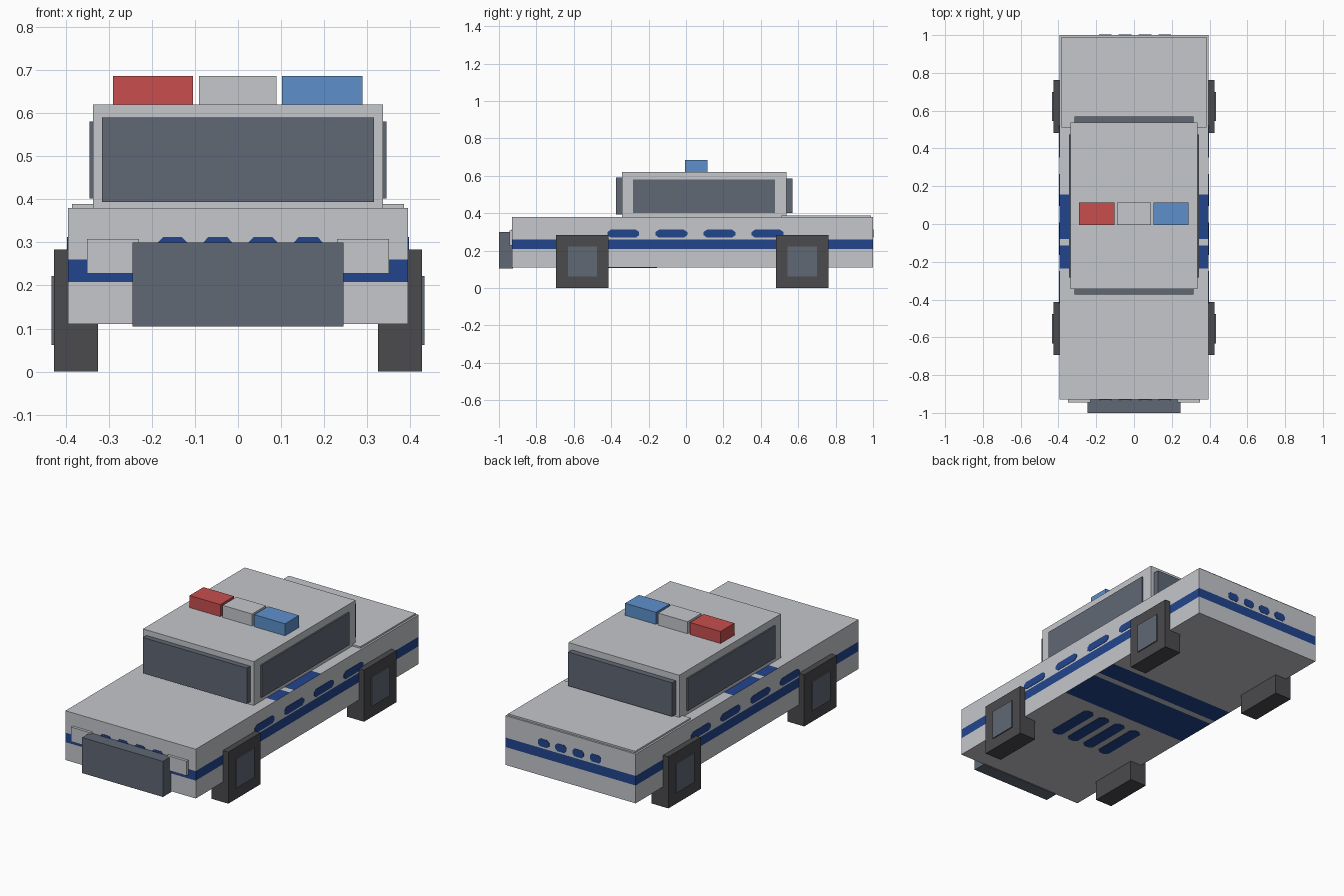
import bpy, bmesh
from mathutils import Vector

cube = bpy.data.objects.get("Cube")
if cube:
    bpy.data.objects.remove(cube, do_unlink=True)


def material(name, r, g, b):
    m = bpy.data.materials.new(name)
    m.use_nodes = True
    m.diffuse_color = (r, g, b, 1)
    m.node_tree.nodes["Principled BSDF"].inputs["Base Color"].default_value = (r, g, b, 1)
    return m


paint = material("light_grey_paint", .56, .57, .60)
navy = material("navy_stripe", .016, .06, .27)
glass = material("slate_grey", .117, .138, .178)
rubber = material("dark_rubber", .069, .067, .074)
red = material("red_lamp", .58, .076, .076)
blue = material("blue_lamp", .11, .28, .60)


def finish(name, bm, *mats):
    bmesh.ops.recalc_face_normals(bm, faces=bm.faces[:])
    me = bpy.data.meshes.new(name)
    bm.to_mesh(me)
    bm.free()
    for m in mats:
        me.materials.append(m)
    ob = bpy.data.objects.new(name, me)
    bpy.context.collection.objects.link(ob)
    return ob


def box_mesh(x, y, z):
    bm = bmesh.new()
    bmesh.ops.create_cube(bm, size=1)
    for v in bm.verts:
        v.co = [(lo + hi) / 2 + c * (hi - lo) for c, (lo, hi) in zip(v.co, (x, y, z))]
    return bm


def box(name, x, y, z, mat):
    return finish(name, box_mesh(x, y, z), mat)


def side_boxes(name, x, y, z, mat):
    """Matching boxes on the left (+x) and right (-x)."""
    box("left_" + name, x, y, z, mat)
    box("right_" + name, (-x[1], -x[0]), y, z, mat)


def badge(name, centre, u, v, normal):
    """Thin plate with cut corners, standing slightly proud of a surface."""
    c, u, v, n = map(Vector, (centre, u, v, normal))
    cu = 1 - min(.35, .018 / u.length)
    outline = [(cu, -1), (1, -.4), (1, .4), (cu, 1), (-cu, 1), (-1, .4), (-1, -.4), (-cu, -1)]
    bm = bmesh.new()
    face = bm.faces.new([bm.verts.new(c + u * a + v * b - n * .002) for a, b in outline])
    ext = bmesh.ops.extrude_face_region(bm, geom=[face])
    for e in ext["geom"]:
        if isinstance(e, bmesh.types.BMVert):
            e.co += n * .004
    finish(name, bm, navy)


# Body, cut so that the stripes are faces of their own
bm = box_mesh((-.395, .395), (-.93, 1), (.11, .38))
top_bands = [(-.235, -.115), (-.08, .155)]
bottom_bands = [(.07 - b, .07 - a) for a, b in top_bands]
cuts = [((0, 0, z), (0, 0, 1)) for z in (.208, .26)]
cuts += [((0, y, 0), (0, 1, 0)) for band in top_bands + bottom_bands for y in band]
for co, no in cuts:
    bmesh.ops.bisect_plane(bm, geom=bm.verts[:] + bm.edges[:] + bm.faces[:],
                           plane_co=co, plane_no=no)
bm.normal_update()
for f in bm.faces:
    c = f.calc_center_median()
    if abs(f.normal.z) < .5:
        striped = .208 < c.z < .26
    else:
        bands = top_bands if c.z > .3 else bottom_bands
        striped = any(a < c.y < b for a, b in bands)
    f.material_index = int(striped)
finish("body", bm, paint, navy)

# Row of badges on each side, front, back and underside
for i in range(4):
    n = str(i + 1)
    y, x = -.335 + .257 * i, -.152 + .105 * i
    for side, s in (("left", 1), ("right", -1)):
        badge(side + "_badge_" + n, (s * .395, y, .291), (0, .085, 0), (0, 0, .021), (s, 0, 0))
    badge("front_badge_" + n, (x, -.93, .291), (.034, 0, 0), (0, 0, .021), (0, -1, 0))
    badge("back_badge_" + n, (x, 1, .291), (.034, 0, 0), (0, 0, .021), (0, 1, 0))
    badge("underside_badge_" + n, (x, -.3, .11), (0, .145, 0), (.034, 0, 0), (0, 0, -1))

# Panels, cabin and windows
box("trunk_lid", (-.385, .385), (.51, .99), (.37, .389), paint)
box("cabin", (-.336, .336), (-.343, .538), (.37, .62), paint)
box("windscreen", (-.315, .315), (-.373, -.33), (.394, .59), glass)
box("rear_window", (-.315, .315), (.53, .57), (.40, .585), glass)
side_boxes("window", (.33, .344), (-.283, .475), (.402, .58), glass)

# Front end
box("front_bumper", (-.245, .245), (-1, -.925), (.105, .30), glass)
side_boxes("headlight", (.23, .35), (-.945, -.925), (.228, .308), paint)

# Square wheels with hub plates
for end, y in (("front", -.554), ("rear", .622)):
    side_boxes(end + "_wheel", (.325, .427), (y - .14, y + .14), (0, .283), rubber)
    side_boxes(end + "_hub", (.42, .433), (y - .078, y + .078), (.062, .222), glass)

# Roof light bar
box("right_roof_lamp", (-.29, -.104), (-.005, .115), (.615, .686), red)
box("centre_roof_lamp", (-.09, .089), (-.005, .115), (.615, .686), paint)
box("left_roof_lamp", (.102, .289), (-.005, .115), (.615, .686), blue)
